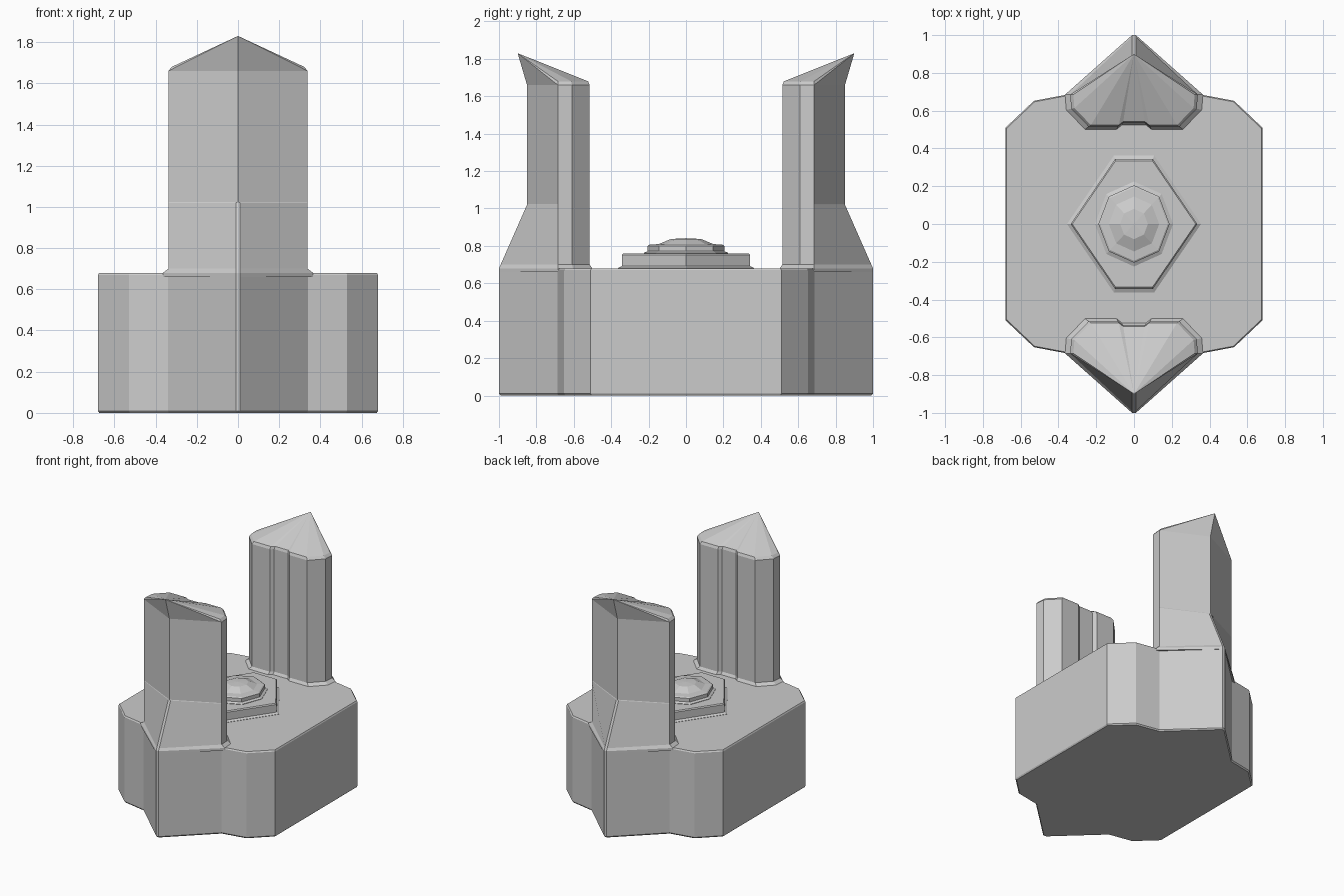
import bpy, bmesh
from math import sin, cos, pi

if "Cube" in bpy.data.objects:
    bpy.data.objects.remove(bpy.data.objects["Cube"])


def loft(name, rings, apex=None):
    """Skin a stack of equal-length point rings; cap the ends flat or as a fan to apex."""
    bm = bmesh.new()
    rows = [[bm.verts.new(p) for p in ring] for ring in rings]
    n = len(rows[0])
    for a, b in zip(rows, rows[1:]):
        for i in range(n):
            j = (i + 1) % n
            bm.faces.new((a[i], a[j], b[j], b[i]))
    bm.faces.new(rows[0][::-1])
    if apex:
        tip = bm.verts.new(apex)
        for i in range(n):
            bm.faces.new((rows[-1][i], rows[-1][(i + 1) % n], tip))
    else:
        bm.faces.new(rows[-1])
    bmesh.ops.remove_doubles(bm, verts=bm.verts, dist=0.0005)
    bmesh.ops.recalc_face_normals(bm, faces=bm.faces)
    mesh = bpy.data.meshes.new(name)
    bm.to_mesh(mesh)
    bm.free()
    obj = bpy.data.objects.new(name, mesh)
    bpy.context.collection.objects.link(obj)
    return obj


def stack(outline, levels):
    """Scaled copies of a plan outline at each (z, scale) level."""
    return [[(x * s, y * s, z) for x, y in outline] for z, s in levels]


def four_way(quarter):
    """Mirror a quarter outline (from +x side to +y side) into a closed loop."""
    half = quarter + [(-x, y) for x, y in quarter[::-1]]
    return half + [(-x, -y) for x, y in half]


# Base block with pointed front and back
base = four_way([(0.68, 0.51), (0.53, 0.652), (0.34, 0.688), (0.01, 1.0)])
loft("base", stack(base, [(0, 0.99), (0.01, 1), (0.67, 1), (0.68, 0.992)]))

# Hexagonal plate
hexagon = [(0.335, 0), (0.1, 0.343), (-0.1, 0.343),
           (-0.335, 0), (-0.1, -0.343), (0.1, -0.343)]
loft("hex_plate", stack(hexagon, [(0.66, 1.06), (0.682, 1.06), (0.692, 1),
                                  (0.752, 1), (0.76, 0.975)]))

# Eight-sided button with a low dome
octagon = [(0.92 * cos(i * pi / 4), sin(i * pi / 4)) for i in range(8)]
loft("dome_button", stack(octagon, [(0.75, 0.225), (0.763, 0.225), (0.772, 0.205),
                                    (0.8, 0.205), (0.806, 0.195), (0.81, 0.145),
                                    (0.837, 0.08)]), (0, 0, 0.841))


# Pillars: pointed outer nose, chamfered inner side with a shallow groove
def section(z, nose_x, nose_y, nose_z=None, flare=1.0):
    side = [(0.338, 0.685), (0.332, 0.61), (0.24, 0.515), (0.085, 0.515), (0.06, 0.535)]
    side = [(x * flare, 0.685 + (y - 0.685) * flare, z) for x, y in side]
    half = [(nose_x, nose_y, z if nose_z is None else nose_z)] + side
    return half + [(-x, y, h) for x, y, h in half[::-1]]


tip = (0, 0.9, 1.83)
pillar = loft("pillars", [
    section(0.66, 0.01, 1.0, flare=1.08),
    section(0.68, 0.01, 1.0, flare=1.08),
    section(0.7, 0.01, 0.991),
    section(1.02, 0.01, 0.85),
    section(1.025, 0, 0.85),
    section(1.66, 0, 0.85),
    section(1.66, 0, tip[1], tip[2]),
    section(1.68, 0, tip[1], tip[2], flare=0.95),
], tip)
mirror = pillar.modifiers.new("front_back", 'MIRROR')
mirror.use_axis = (False, True, False)
mirror.use_clip = False
